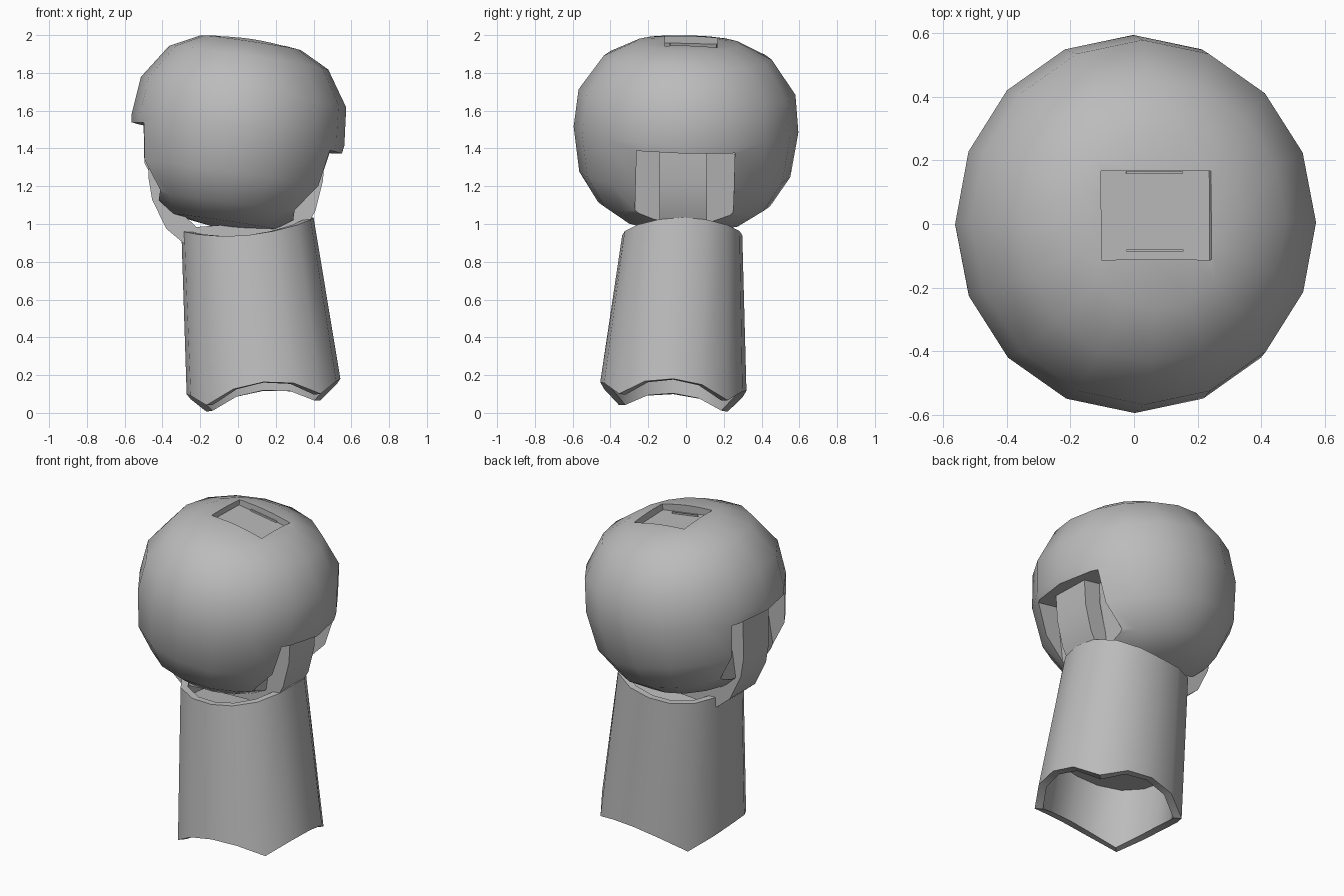
import bpy, bmesh, math
from mathutils import Matrix, Vector

cube = bpy.data.objects.get("Cube")
if cube:
    bpy.data.objects.remove(cube, do_unlink=True)

GREY = (0.5, 0.5, 0.5, 1)
mat = bpy.data.materials.new("plain grey")
mat.use_nodes = True
mat.diffuse_color = GREY
mat.node_tree.nodes["Principled BSDF"].inputs["Base Color"].default_value = GREY

SIDES = 16
ANGLES = [math.tau * i / SIDES for i in range(SIDES)]
# The ball leans a little towards +x
LEAN = (Matrix.Translation((0, 0, 1.5)) @ Matrix.Rotation(math.radians(8.5), 4, 'Y')
        @ Matrix.Rotation(math.radians(-1.5), 4, 'X'))


def make(name, bm, matrix=None):
    if matrix:
        bm.transform(matrix)
    bmesh.ops.recalc_face_normals(bm, faces=bm.faces)
    mesh = bpy.data.meshes.new(name)
    bm.to_mesh(mesh)
    bm.free()
    mesh.materials.append(mat)
    obj = bpy.data.objects.new(name, mesh)
    bpy.context.collection.objects.link(obj)
    return obj


def activate(obj):
    bpy.ops.object.select_all(action='DESELECT')
    obj.select_set(True)
    bpy.context.view_layer.objects.active = obj


def smooth(obj):
    activate(obj)
    bpy.ops.object.shade_smooth_by_angle(angle=math.radians(32))


def bridge(bm, a, b):
    for i in range(len(a)):
        j = (i + 1) % len(a)
        bm.faces.new((a[i], a[j], b[j], b[i]))


def box(name, lo, hi, matrix):
    bm = bmesh.new()
    bmesh.ops.create_cube(bm, size=1)
    lo, hi = Vector(lo), Vector(hi)
    for v in bm.verts:
        v.co = (lo + hi) / 2 + v.co * (hi - lo)
    return make(name, bm, matrix)


# Ball: a lathed profile with a flattened crown
profile = [(0.27, 0.465), (0.43, 0.385), (0.555, 0.2), (0.575, 0),
           (0.54, -0.24), (0.44, -0.4), (0.3, -0.495)]
bm = bmesh.new()
rings = [[bm.verts.new((0.99 * r * math.cos(a), 1.035 * r * math.sin(a), z)) for a in ANGLES]
         for r, z in profile]
for upper, lower in zip(rings, rings[1:]):
    bridge(bm, upper, lower)
for ring, z in ((rings[0], 0.495), (rings[-1], -0.535)):
    pole = bm.verts.new((0, 0, z))
    for i in range(SIDES):
        bm.faces.new((ring[i], ring[(i + 1) % SIDES], pole))
ball = make("ball", bm, LEAN)

# Side notches for the strap, and the rectangular pocket on the crown
cutters = [
    box("right_notch_cutter", (-0.9, -0.26, -0.9), (-0.36, 0.26, -0.045), LEAN),
    box("left_notch_cutter", (0.36, -0.26, -0.9), (0.9, 0.26, -0.045), LEAN),
    box("pocket_cutter", (-0.175, -0.125, 0.435), (0.175, 0.155, 0.8), LEAN),
]
for cutter in cutters:
    mod = ball.modifiers.new("cut", 'BOOLEAN')
    mod.operation = 'DIFFERENCE'
    mod.solver = 'EXACT'
    mod.object = cutter
    activate(ball)
    bpy.ops.object.modifier_apply(modifier=mod.name)
    bpy.data.objects.remove(cutter, do_unlink=True)
smooth(ball)

# Thin ridges on the pocket floor
for name, y in (("front_ridge", -0.095), ("back_ridge", 0.15)):
    box(name, (-0.09, y - 0.003, 0.43), (0.09, y + 0.003, 0.445), LEAN)

# Strap: a thick U-shaped band under the ball, rising into both notches
path = [(-0.47, 1.56), (-0.475, 1.25), (-0.455, 1.13), (-0.38, 0.975), (-0.29, 0.9),
        (0, 0.92), (0.26, 0.93), (0.36, 0.98), (0.41, 1.07), (0.45, 1.23), (0.46, 1.4)]
bm = bmesh.new()
sections = []
for x, z in path:
    ix, iz = x * 0.76, 1.5 + (z - 1.5) * 0.86
    sections.append([bm.verts.new(p) for p in (
        (x, -0.14, z), (x, 0.11, z), (ix, 0.11, iz), (ix, -0.14, iz))])
for a, b in zip(sections, sections[1:]):
    bridge(bm, a, b)
bm.faces.new(sections[0])
bm.faces.new(sections[-1])
smooth(make("strap", bm))


# Stem: a leaning tube, rounded-square in section, with a wavy top and four feet
def around(a, rx, ry, corner):
    bulge = 1 + corner * math.sin(2 * a) ** 2
    return rx * bulge * math.cos(a), ry * bulge * math.sin(a)


def top_point(a, wall):
    dx, dy = around(a, 0.35 - wall, 0.318 - wall, 0.07)
    z = 0.97 + 0.035 * math.cos(a) + 0.03 * math.cos(2 * a)
    return Vector((0.05 + dx, -0.02 + dy, z))


def bottom_point(i, wall):
    dx, dy = around(ANGLES[i], 0.407 - wall, 0.387 - wall, 0.05)
    drop = (0, 0.02, 0.086, 0.02)[i % 4]
    return Vector((0.135 + dx, -0.067 + dy, 0.14 + 0.1 * dx - 0.06 * dy - drop))


def inner_ring(bm, height, t):
    # A level ring on the inner wall, a fraction t of the way up
    ring = []
    for i, a in enumerate(ANGLES):
        p = bottom_point(i, 0.045).lerp(top_point(a, 0.04), t)
        p.z = height + 0.1 * math.cos(a) * 0.36 - 0.06 * math.sin(a) * 0.36
        ring.append(bm.verts.new(p))
    return ring


bm = bmesh.new()
ceiling = inner_ring(bm, 0.42, 0.34)
socket_floor = inner_ring(bm, 0.86, 0.87)
loops = [
    ceiling,
    [bm.verts.new(bottom_point(i, 0.045)) for i in range(SIDES)],
    [bm.verts.new(bottom_point(i, 0)) for i in range(SIDES)],
    [bm.verts.new(top_point(a, 0)) for a in ANGLES],
    [bm.verts.new(top_point(a, 0.04)) for a in ANGLES],
    socket_floor,
]
for a, b in zip(loops, loops[1:]):
    bridge(bm, a, b)
bm.faces.new(ceiling)
bm.faces.new(socket_floor)
smooth(make("stem", bm))
